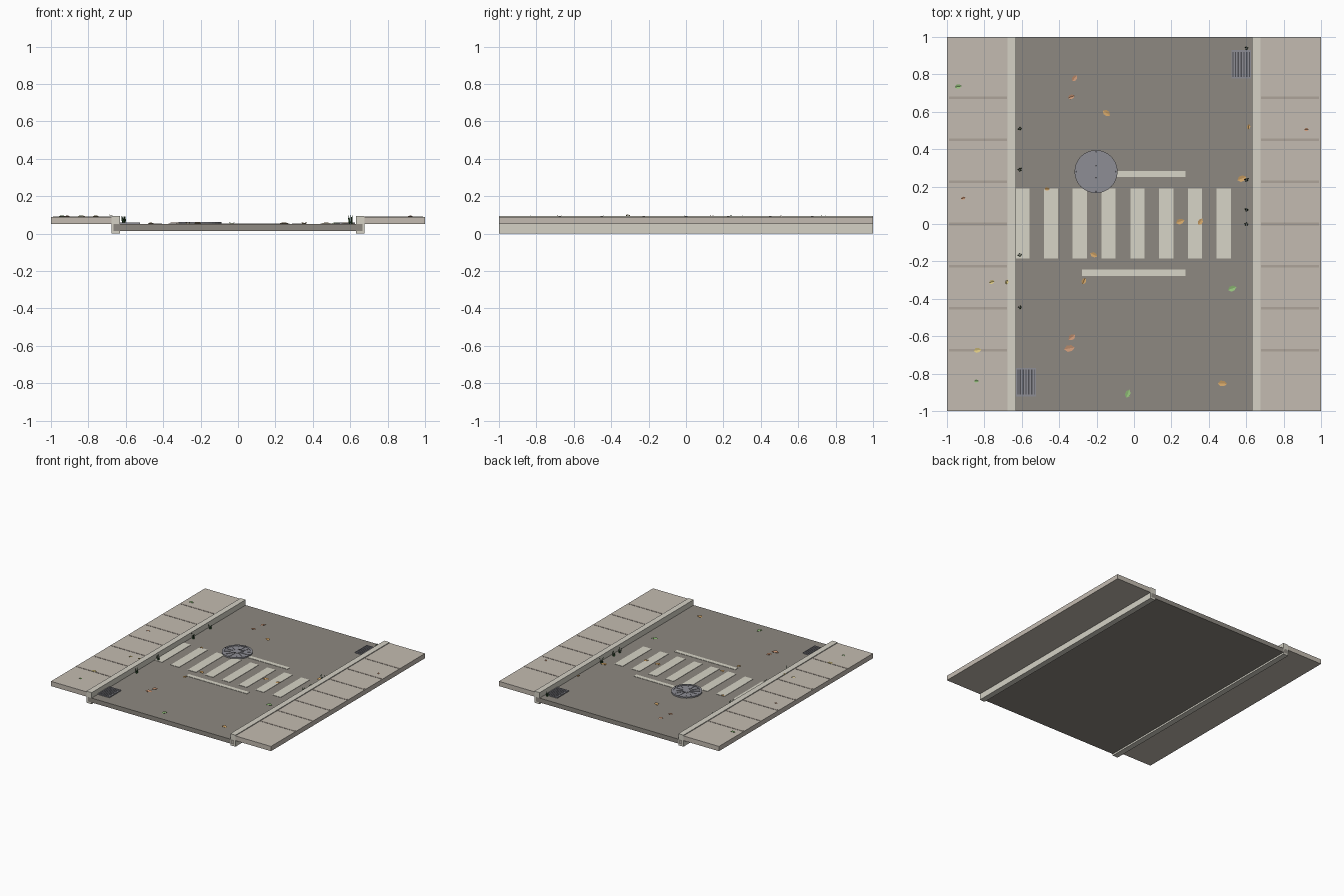
import bpy, bmesh, math, random
from mathutils import Matrix, Vector

if "Cube" in bpy.data.objects:
    bpy.data.objects.remove(bpy.data.objects["Cube"])

random.seed(4)


def mat(name, r, g, b):
    m = bpy.data.materials.new(name)
    m.diffuse_color = (r, g, b, 1)
    m.use_nodes = True
    m.node_tree.nodes["Principled BSDF"].inputs["Base Color"].default_value = m.diffuse_color
    return m


ASPHALT = mat("asphalt", .27, .25, .22)
PAVING = mat("paving", .55, .50, .44)
JOINT = mat("joint", .42, .37, .32)
CURB = mat("curb stone", .66, .64, .56)
PAINT = mat("road paint", .68, .66, .57)
IRON = mat("iron", .27, .27, .30)
DARK = mat("dark iron", .08, .08, .09)
GRASS = mat("grass", .03, .09, .03)
LEAF = {"o": mat("orange leaf", .65, .38, .14), "b": mat("brown leaf", .60, .31, .18),
        "y": mat("yellow leaf", .72, .58, .22), "g": mat("green leaf", .30, .55, .20)}


def finish(name, bm, material):
    me = bpy.data.meshes.new(name)
    bmesh.ops.recalc_face_normals(bm, faces=bm.faces)
    bm.to_mesh(me)
    bm.free()
    me.materials.append(material)
    ob = bpy.data.objects.new(name, me)
    bpy.context.collection.objects.link(ob)
    return ob


def add_box(bm, x0, x1, y0, y1, z0, z1, pre=Matrix()):
    m = Matrix.Translation(((x0 + x1) / 2, (y0 + y1) / 2, (z0 + z1) / 2))
    bmesh.ops.create_cube(bm, size=1, matrix=pre @ m @ Matrix.Diagonal((x1 - x0, y1 - y0, z1 - z0, 1)))


def boxes(name, material, dims):
    bm = bmesh.new()
    for d in dims:
        add_box(bm, *d)
    return finish(name, bm, material)


def add_cyl(bm, x, y, z0, z1, r0, r1, n):
    bmesh.ops.create_cone(bm, cap_ends=True, segments=n, radius1=r0, radius2=r1, depth=z1 - z0,
                          matrix=Matrix.Translation((x, y, (z0 + z1) / 2)))


# road bed, curbs and sidewalks
boxes("road", ASPHALT, [(-.665, .665, -1, 1, .014, .05)])
for side, s in (("left", -1), ("right", 1)):
    def span(a, b):
        return tuple(sorted((s * a, s * b)))
    boxes(side + "_curb", CURB, [(*span(.63, .677), -1, 1, 0, .095)])
    boxes(side + "_sidewalk", PAVING, [(*span(.675, 1), -1, 1, .05, .089)])
    boxes(side + "_paving_joints", JOINT,
          [(*span(.68, .99), i * .225 - .007, i * .225 + .007, .085, .091) for i in range(-3, 4)])

# crosswalk stripes and stop lines
boxes("crosswalk_stripes", PAINT,
      [(-.636 + i * .154, -.56 + i * .154, -.185, .19, .049, .0525) for i in range(8)])
boxes("stop_lines", PAINT, [(-.278, .275, y - .017, y + .017, .049, .0525) for y in (-.26, .267)])

# manhole cover: plate, rim, spokes, hub and bolts
MX, MY = -.203, .28
bm = bmesh.new()
add_cyl(bm, MX, MY, .049, .057, .114, .112, 32)
finish("manhole_plate", bm, IRON)
bm = bmesh.new()
rings = []
for r, z in ((.115, .05), (.115, .061), (.099, .061), (.099, .055)):
    rings.append([bm.verts.new((MX + r * math.cos(a * math.tau / 32), MY + r * math.sin(a * math.tau / 32), z))
                  for a in range(32)])
for k in range(4):
    p, q = rings[k], rings[(k + 1) % 4]
    for i in range(32):
        j = (i + 1) % 32
        bm.faces.new((p[i], p[j], q[j], q[i]))
finish("manhole_rim", bm, IRON)
bm = bmesh.new()
for i in range(12):
    pre = Matrix.Translation((MX, MY, 0)) @ Matrix.Rotation(i * math.tau / 12, 4, 'Z')
    add_box(bm, .025, .1, -.004, .004, .055, .060, pre)
add_cyl(bm, MX, MY, .055, .061, .03, .03, 16)
finish("manhole_spokes", bm, IRON)
bm = bmesh.new()
for r, n in ((.106, 4), (.032, 2)):
    for i in range(n):
        a = math.pi / 2 + i * math.tau / n
        add_cyl(bm, MX + r * math.cos(a), MY + r * math.sin(a), .058, .063, .005, .005, 8)
finish("manhole_bolts", bm, DARK)


# storm drain grates beside the curbs
def grate(name, cx, cy):
    x0, x1, y0, y1 = cx - .053, cx + .053, cy - .076, cy + .076
    boxes(name + "_well", DARK, [(x0 + .002, x1 - .002, y0 + .002, y1 - .002, .048, .0515)])
    dims = [(x0, x1, y0, y0 + .009, .049, .058), (x0, x1, y1 - .009, y1, .049, .058),
            (x0, x0 + .007, y0, y1, .049, .058), (x1 - .007, x1, y0, y1, .049, .058)]
    for i in range(1, 7):
        x = x0 + i * .106 / 7
        dims.append((x - .004, x + .004, y0, y1, .049, .056))
    boxes(name + "_bars", IRON, dims)


grate("left_grate", -.577, -.845)
grate("right_grate", .573, .853)

# grass tufts in the gutters
for i, (x, y) in enumerate([(-.61, .51), (-.61, .29), (-.61, -.165), (-.61, -.445),
                            (.602, .94), (.602, .235), (.602, .075), (.602, 0)]):
    bm = bmesh.new()
    for k in range(5):
        a = k * math.tau / 5 + random.random()
        h = random.uniform(.03, .052)
        rot = Matrix.Rotation(a, 4, 'Z') @ Matrix.Rotation(random.uniform(.05, .2), 4, 'Y')
        m = Matrix.Translation((x + .006 * math.cos(a), y + .006 * math.sin(a), .049)) @ rot
        bmesh.ops.create_cone(bm, cap_ends=True, segments=4, radius1=.0035, radius2=.0005, depth=h,
                              matrix=m @ Matrix.Translation((0, 0, h / 2)))
    finish(f"grass_tuft_{i}", bm, GRASS)

# fallen leaves: colour, x, y, length, heading in degrees
OUTLINE = [(-.5, 0), (-.2, -.3), (.2, -.27), (.5, 0), (.2, .27), (-.2, .3)]
leaves = [("g", -.94, .735, .038, 10), ("b", -.317, .78, .04, 50), ("b", -.335, .68, .038, 20),
          ("o", -.147, .593, .048, -35), ("o", .613, .52, .03, 80), ("b", .922, .505, .026, 0),
          ("b", -.913, .138, .026, 15), ("o", .577, .243, .052, 20), ("o", -.465, .188, .03, 0),
          ("o", .247, .013, .048, 20), ("o", .355, .012, .04, 60), ("y", -.76, -.31, .032, 20),
          ("y", -.68, -.31, .028, 70), ("o", -.215, -.165, .042, -25), ("o", -.268, -.305, .038, 65),
          ("g", .525, -.345, .048, 20), ("b", -.332, -.605, .046, 40), ("b", -.345, -.665, .058, 10),
          ("y", -.837, -.675, .042, 10), ("g", -.842, -.84, .026, 0), ("g", -.033, -.907, .046, 70),
          ("o", .473, -.853, .05, -5)]
for i, (c, x, y, size, deg) in enumerate(leaves):
    z = .0905 if abs(x) > .69 else .0955 if abs(x) > .63 else .053
    bm = bmesh.new()
    m = Matrix.Translation((x, y, z)) @ Matrix.Rotation(math.radians(deg), 4, 'Z')
    vs = [bm.verts.new(m @ Vector((u * size, v * size, abs(v) * .012))) for u, v in OUTLINE]
    bm.faces.new((vs[0], vs[1], vs[2], vs[3]))
    bm.faces.new((vs[0], vs[3], vs[4], vs[5]))
    ext = bmesh.ops.extrude_face_region(bm, geom=bm.faces[:])
    for v in ext["geom"]:
        if isinstance(v, bmesh.types.BMVert):
            v.co.z += .0015
    finish(f"leaf_{i}", bm, LEAF[c])
